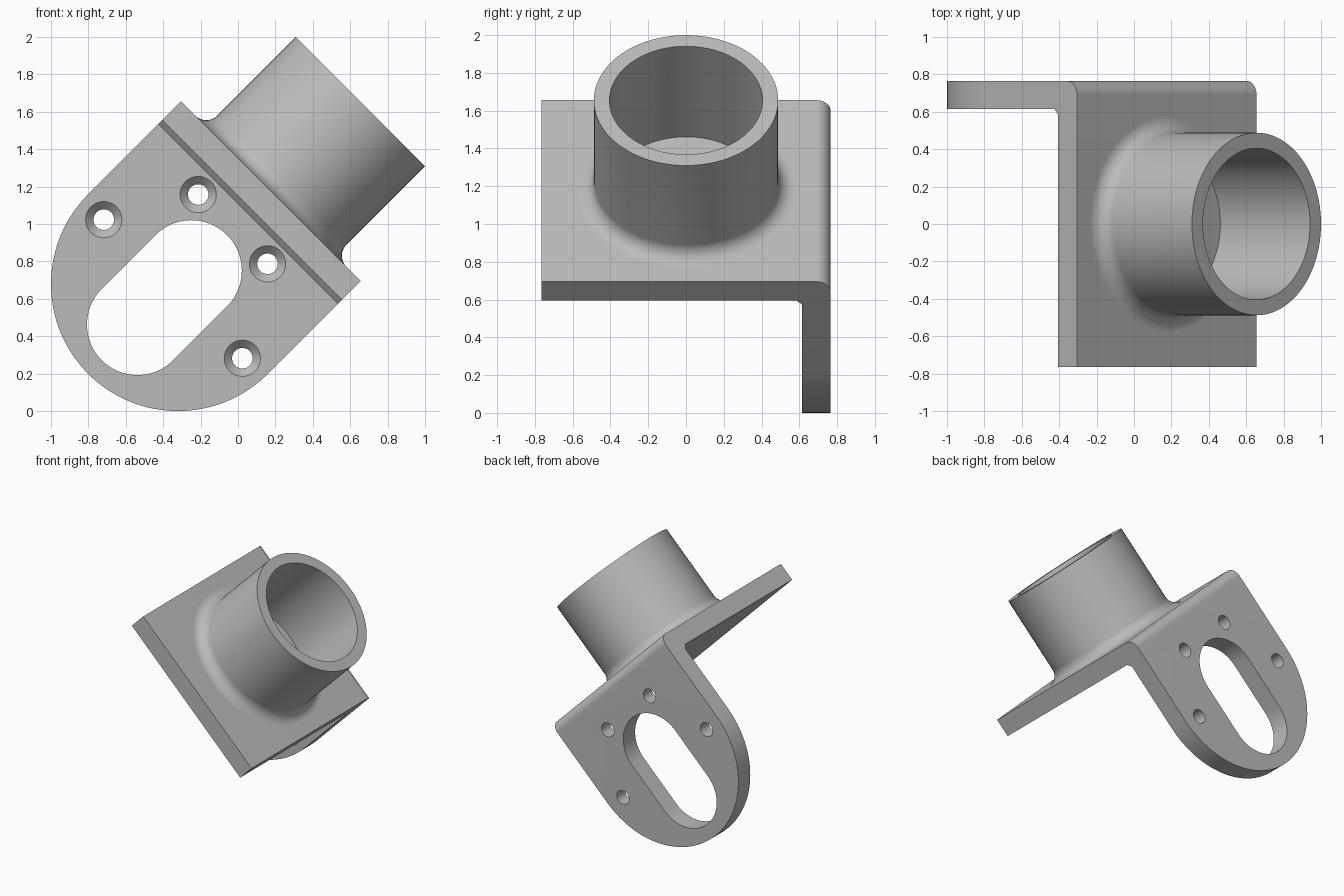
import bpy, bmesh, math
from mathutils import Matrix, Vector

if "Cube" in bpy.data.objects:
    bpy.data.objects.remove(bpy.data.objects["Cube"])

# Bracket frame: local x runs along the plate, z along the tube axis, tilted 45 degrees
FRAME = Matrix.Rotation(math.radians(45), 4, 'Y') @ Matrix.Translation((-0.707, 0, 0))
HALF, TOP, UNDER = 0.679, 0.955, 0.813      # plate half width, top and underside heights
BACK, INNER, EDGE = 0.765, 0.615, -0.765    # y of the flange faces and plate front edge
ARC_Z = 0.253                               # centre height of the rounded flange end

grey = bpy.data.materials.new("grey_metal")
grey.diffuse_color = (0.5, 0.5, 0.5, 1)
grey.use_nodes = True
grey.node_tree.nodes["Principled BSDF"].inputs["Base Color"].default_value = grey.diffuse_color


def finish(name, bm):
    bmesh.ops.remove_doubles(bm, verts=bm.verts, dist=1e-5)
    bmesh.ops.recalc_face_normals(bm, faces=bm.faces)
    me = bpy.data.meshes.new(name)
    bm.to_mesh(me)
    bm.free()
    me.materials.append(grey)
    ob = bpy.data.objects.new(name, me)
    bpy.context.collection.objects.link(ob)
    ob.matrix_world = FRAME
    return ob


def arc(cx, cy, r, a0, a1, n):
    return [(cx + r * math.cos(math.radians(a0 + (a1 - a0) * i / n)),
             cy + r * math.sin(math.radians(a0 + (a1 - a0) * i / n))) for i in range(n + 1)]


def prism(name, points, direction, place):
    bm = bmesh.new()
    face = bm.faces.new([bm.verts.new(place(*p)) for p in points])
    new = bmesh.ops.extrude_face_region(bm, geom=[face])["geom"]
    bmesh.ops.translate(bm, vec=Vector(direction),
                        verts=[v for v in new if isinstance(v, bmesh.types.BMVert)])
    return finish(name, bm)


def lathe(name, profile, matrix=Matrix(), steps=96):
    bm = bmesh.new()
    verts = [bm.verts.new((r, 0, h)) for r, h in profile]
    edges = [bm.edges.new((verts[i], verts[(i + 1) % len(verts)])) for i in range(len(verts))]
    bmesh.ops.spin(bm, geom=verts + edges, cent=(0, 0, 0), axis=(0, 0, 1),
                   angle=math.tau, steps=steps)
    bmesh.ops.transform(bm, matrix=matrix, verts=bm.verts)
    return finish(name, bm)


def combine(target, cutter, operation):
    mod = target.modifiers.new(operation.lower(), 'BOOLEAN')
    mod.operation, mod.solver, mod.object = operation, 'EXACT', cutter
    bpy.context.view_layer.update()
    bpy.context.view_layer.objects.active = target
    bpy.ops.object.modifier_apply(modifier=mod.name)
    bpy.data.objects.remove(cutter, do_unlink=True)


def smooth(ob):
    bpy.ops.object.select_all(action='DESELECT')
    ob.select_set(True)
    bpy.context.view_layer.objects.active = ob
    bpy.ops.object.shade_smooth_by_angle(angle=math.radians(25))


# L-shaped bracket: rounded outer bend, small chamfer inside the bend
bend = 0.075
section = [(EDGE, UNDER), (INNER - 0.03, UNDER), (INNER, UNDER - 0.03), (INNER, -0.6), (BACK, -0.6)]
section += arc(BACK - bend, TOP - bend, bend, 0, 90, 12) + [(EDGE, TOP)]
bracket = prism("bracket", section, (1.8, 0, 0), lambda y, z: (-0.9, y, z))

# Trim to the outline: straight sides and a half-round flange end
outline = [(HALF, 1.2), (-HALF, 1.2)] + arc(0, ARC_Z, HALF, 180, 360, 64)
combine(bracket, prism("outline", outline, (0, 2, 0), lambda x, z: (x, -1, z)), 'INTERSECT')

# Long slot through the flange
slot = arc(0, 0.354, 0.27, 0, 180, 36) + arc(0, -0.053, 0.27, 180, 360, 36)
combine(bracket, prism("slot", slot, (0, 0.5, 0), lambda x, z: (x, 0.5, z)), 'DIFFERENCE')

# Four countersunk screw holes, mirrored in pairs
screw = [(0, 0.605), (0.107, 0.605), (0.055, 0.657), (0.055, 0.9), (0, 0.9)]
for x, z in ((0.524, 0.216), (0.262, 0.668)):
    for side in (-1, 1):
        place = Matrix.Translation((side * x, 0, z)) @ Matrix.Rotation(math.radians(-90), 4, 'X')
        combine(bracket, lathe("screw_hole", screw, place, 40), 'DIFFERENCE')
smooth(bracket)

# Tube socket with a fillet where it meets the plate
outer, bore, end, fillet = 0.488, 0.405, 1.633, 0.085
wall = [(bore, TOP - 0.02), (bore, end), (outer, end)]
wall += arc(outer + fillet, TOP + fillet, fillet, 180, 270, 12)
wall += [(outer + fillet, TOP - 0.02)]
smooth(lathe("tube_socket", wall))
